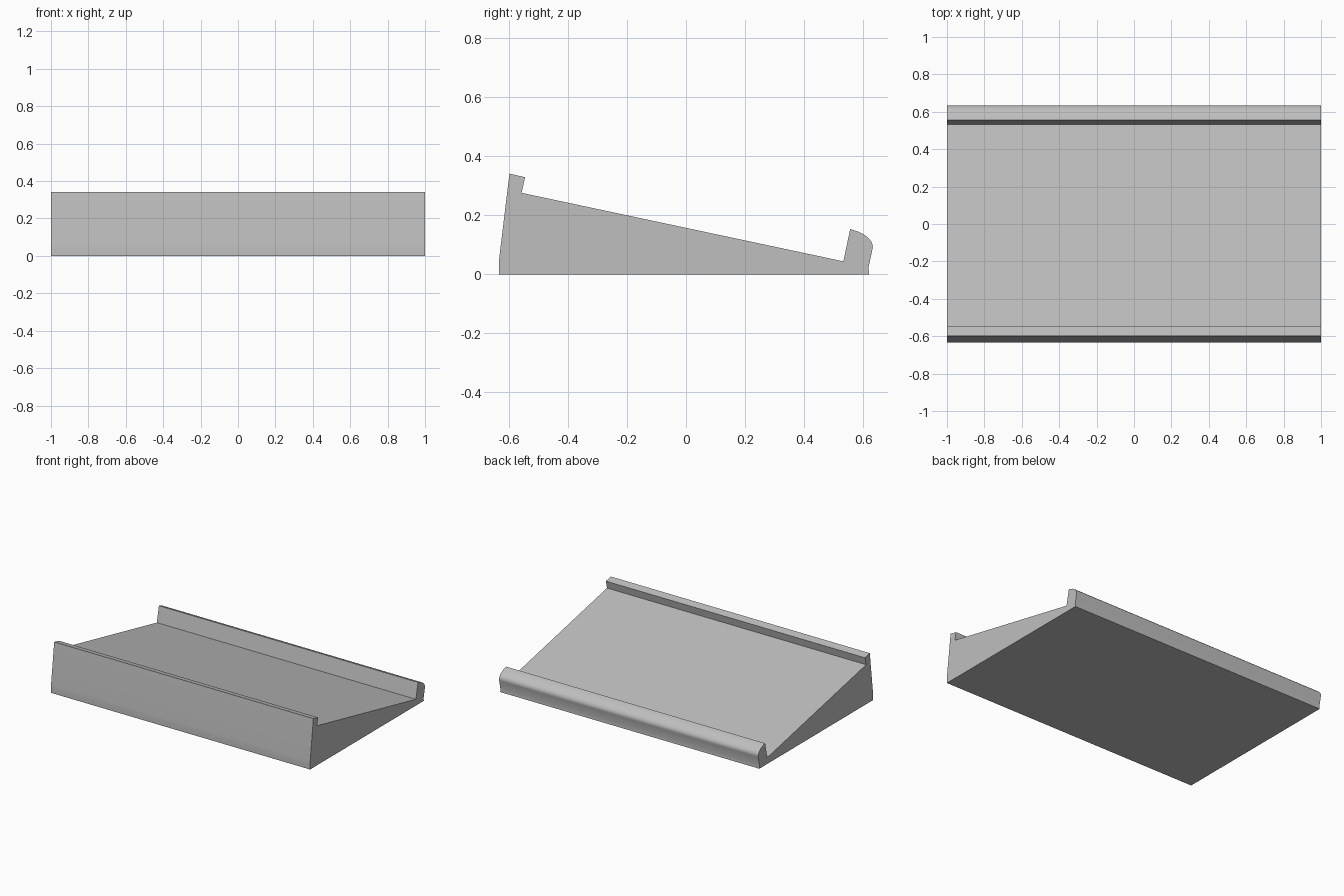
import bpy
import bmesh
import math
from mathutils import Vector
from mathutils.geometry import interpolate_bezier

cube = bpy.data.objects.get("Cube")
if cube:
    bpy.data.objects.remove(cube, do_unlink=True)


def make_material(name, colour):
    mat = bpy.data.materials.new(name)
    mat.use_nodes = True
    mat.diffuse_color = colour
    mat.node_tree.nodes["Principled BSDF"].inputs["Base Color"].default_value = colour
    return mat


def curve(a, b, c, d, steps):
    points = [Vector((y, z, 0)) for y, z in (a, b, c, d)]
    return [(p.x, p.y) for p in interpolate_bezier(*points, steps)]


def extrude_profile(name, profile, width, mat):
    bm = bmesh.new()
    face = bm.faces.new([bm.verts.new((-width / 2, y, z)) for y, z in profile])
    side = bmesh.ops.extrude_face_region(bm, geom=[face])["geom"]
    moved = [v for v in side if isinstance(v, bmesh.types.BMVert)]
    bmesh.ops.translate(bm, verts=moved, vec=(width, 0, 0))
    bmesh.ops.recalc_face_normals(bm, faces=bm.faces)
    mesh = bpy.data.meshes.new(name)
    bm.to_mesh(mesh)
    bm.free()
    mesh.materials.append(mat)
    obj = bpy.data.objects.new(name, mesh)
    bpy.context.collection.objects.link(obj)
    bpy.ops.object.select_all(action="DESELECT")
    obj.select_set(True)
    bpy.context.view_layer.objects.active = obj
    bpy.ops.object.shade_smooth_by_angle(angle=math.radians(30))
    return obj


grey = make_material("light grey", (0.52, 0.52, 0.52, 1))

# Sloping deck with a square lip at the tall front edge
profile = [(-0.634, 0), (-0.634, 0.035), (-0.632, 0.06), (-0.598, 0.341),
           (-0.545, 0.329), (-0.557, 0.276), (0.533, 0.044)]

# Rounded lip along the low back edge, curling in to a small foot
profile += curve((0.556, 0.153), (0.598, 0.144), (0.642, 0.116), (0.631, 0.083), 12)
profile += [(0.618, 0.022), (0.62, 0)]

extrude_profile("sloped_stand", profile, 2, grey)
